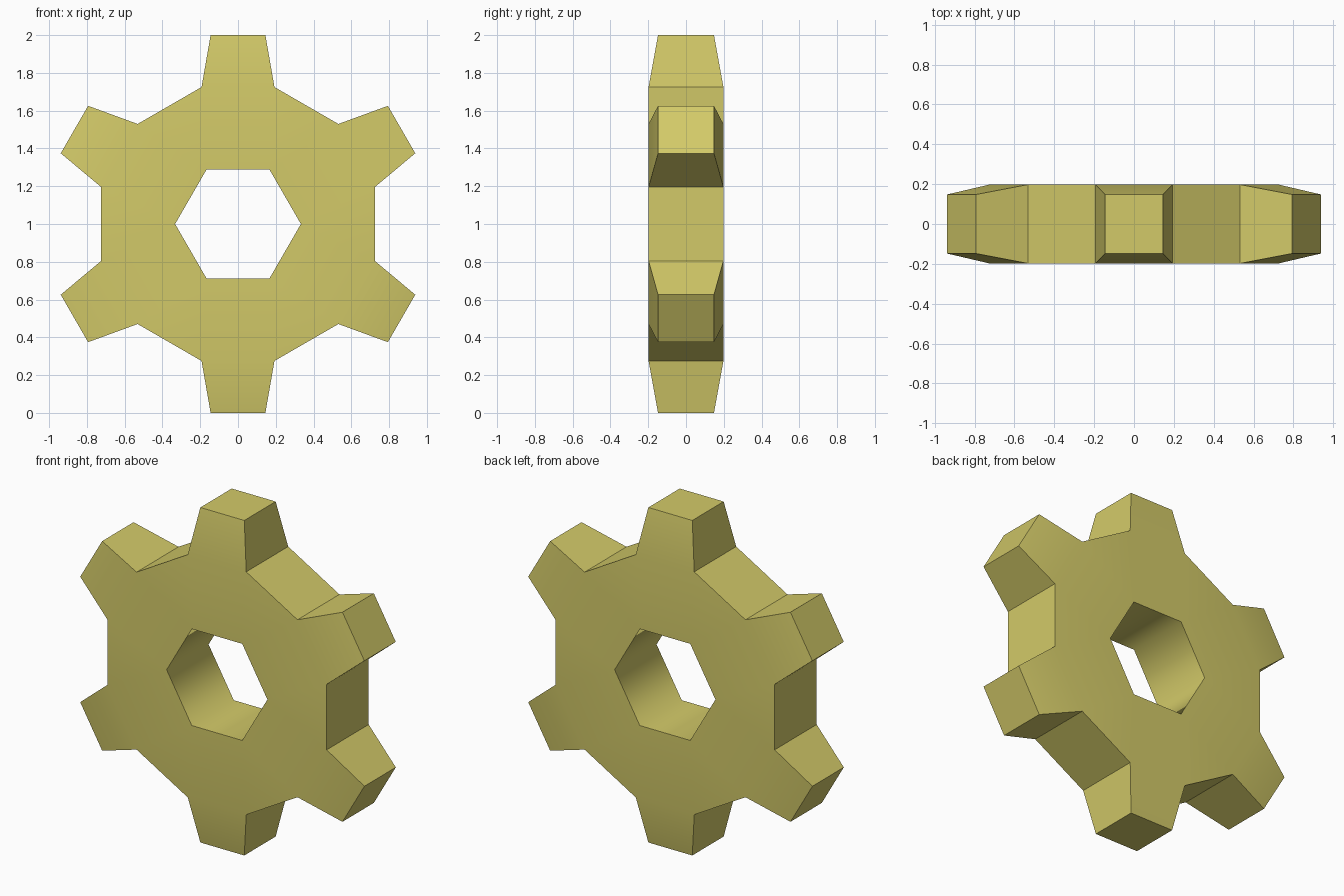
import bpy, bmesh, math
from mathutils import Vector

if "Cube" in bpy.data.objects:
    bpy.data.objects.remove(bpy.data.objects["Cube"])

TEETH = 6
HOLE_R = 0.333                  # bore corner radius
ROOT = (0.725, 0.193, 0.198)    # tooth root: radial distance, half width, half depth
TIP = (1.0, 0.145, 0.148)       # tooth tip

bm = bmesh.new()


def point(angle, radial, side, y):
    """Vertex given along a tooth direction and sideways from it."""
    c, s = math.cos(angle), math.sin(angle)
    return bm.verts.new((radial * c - side * s, y, 1 + radial * s + side * c))


# Vertices: [tooth][0 = front, 1 = back]
bore, root, tip = [], [], []
for i in range(TEETH):
    a = math.radians(30 + 60 * i)
    bore.append([point(a - math.radians(30), HOLE_R, 0, f * ROOT[2]) for f in (-1, 1)])
    root.append([[point(a, ROOT[0], w * ROOT[1], f * ROOT[2]) for w in (-1, 1)] for f in (-1, 1)])
    tip.append([[point(a, TIP[0], w * TIP[1], f * TIP[2]) for w in (-1, 1)] for f in (-1, 1)])

bore_faces = []
for i in range(TEETH):
    n = (i + 1) % TEETH
    r, t = root[i], tip[i]
    for f in (0, 1):
        # Flat disc face and tapered tooth face
        bm.faces.new((bore[i][f], r[f][0], r[f][1], bore[n][f]))
        bm.faces.new((bore[n][f], r[f][1], root[n][f][0]))
        bm.faces.new((r[f][0], t[f][0], t[f][1], r[f][1]))
        # Tooth flank (f doubles as the flank side)
        bm.faces.new((r[0][f], t[0][f], t[1][f], r[1][f]))
    # Tooth end, gap between teeth, bore wall
    bm.faces.new((t[0][0], t[0][1], t[1][1], t[1][0]))
    bm.faces.new((r[0][1], root[n][0][0], root[n][1][0], r[1][1]))
    bore_faces.append(bm.faces.new((bore[i][0], bore[n][0], bore[n][1], bore[i][1])))

bmesh.ops.recalc_face_normals(bm, faces=bm.faces[:])

# Smooth bore and gentle tooth tapers, crisp edges elsewhere
for face in bm.faces:
    face.smooth = True
for e in bm.edges:
    in_bore = all(f in bore_faces for f in e.link_faces)
    e.smooth = in_bore or e.calc_face_angle() < math.radians(30)

mesh = bpy.data.meshes.new("gear_wheel")
bm.to_mesh(mesh)
bm.free()

mat = bpy.data.materials.new("olive yellow")
mat.diffuse_color = (0.65, 0.59, 0.14, 1)
mat.use_nodes = True
mat.node_tree.nodes["Principled BSDF"].inputs["Base Color"].default_value = mat.diffuse_color
mesh.materials.append(mat)
gear = bpy.data.objects.new("gear_wheel", mesh)
bpy.context.collection.objects.link(gear)
